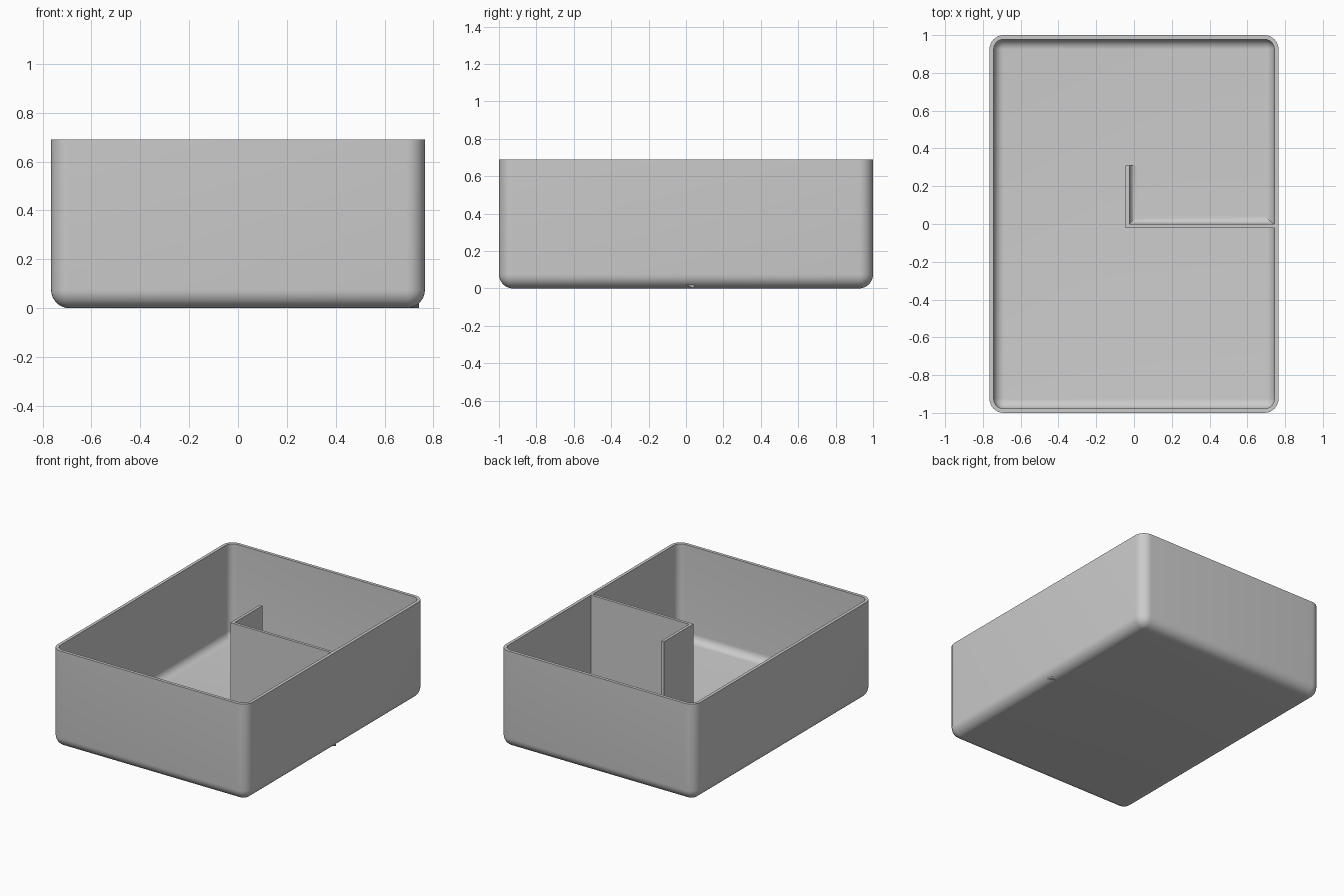
import bpy
import bmesh
import math

cube = bpy.data.objects.get("Cube")
if cube:
    bpy.data.objects.remove(cube, do_unlink=True)

HALF_X, HALF_Y, TOP = 0.765, 1.0, 0.69
RADIUS, WALL = 0.075, 0.022
STEPS = 8

grey = bpy.data.materials.new("light grey")
grey.use_nodes = True
colour = (0.6, 0.6, 0.6, 1)
grey.diffuse_color = colour
grey.node_tree.nodes["Principled BSDF"].inputs["Base Color"].default_value = colour


def finish(name, bm):
    """Clean the mesh, link it, and shade it with sharp edges kept."""
    bmesh.ops.remove_doubles(bm, verts=bm.verts, dist=0.0002)
    bmesh.ops.recalc_face_normals(bm, faces=bm.faces)
    mesh = bpy.data.meshes.new(name)
    bm.to_mesh(mesh)
    bm.free()
    mesh.materials.append(grey)
    mesh.shade_smooth()
    mesh.set_sharp_from_angle(angle=math.radians(35))
    obj = bpy.data.objects.new(name, mesh)
    bpy.context.scene.collection.objects.link(obj)
    return obj


def bridge(bm, a, b):
    """Join two closed rings of vertices with quads."""
    for i in range(len(a)):
        j = (i + 1) % len(a)
        bm.faces.new((a[i], a[j], b[j], b[i]))


def rounded_ring(bm, radius, z):
    """Rounded rectangle whose corner centres stay fixed."""
    ring = []
    for corner, (sx, sy) in enumerate(((1, 1), (-1, 1), (-1, -1), (1, -1))):
        for i in range(STEPS + 1):
            a = (corner + i / STEPS) * math.pi / 2
            ring.append(bm.verts.new((sx * (HALF_X - RADIUS) + radius * math.cos(a),
                                      sy * (HALF_Y - RADIUS) + radius * math.sin(a), z)))
    return ring


# Open tray: outer skin up to the rim, then inner skin down to the floor
bm = bmesh.new()
inner = RADIUS - WALL
angles = [i / STEPS * math.pi / 2 for i in range(STEPS + 1)]
outside = [(RADIUS * math.sin(a), RADIUS - RADIUS * math.cos(a)) for a in angles]
inside = [(inner * math.sin(a), RADIUS - inner * math.cos(a)) for a in angles]
profile = outside + [(RADIUS, TOP), (inner, TOP)] + inside[::-1]
rings = [rounded_ring(bm, max(r, 0.001), z) for r, z in profile]
for a, b in zip(rings, rings[1:]):
    bridge(bm, a, b)
bm.faces.new(rings[0])
bm.faces.new(rings[-1])
finish("tray", bm)

# L-shaped divider wall
LEFT, RIGHT, END, THICK = -0.025, 0.743, 0.31, 0.02
bm = bmesh.new()
outline = [(LEFT - THICK, -THICK), (RIGHT, -THICK), (RIGHT, 0),
           (LEFT, 0), (LEFT, END), (LEFT - THICK, END)]
low = [bm.verts.new((x, y, WALL)) for x, y in outline]
high = [bm.verts.new((x, y, TOP)) for x, y in outline]
bridge(bm, low, high)
bm.faces.new(low)
bm.faces.new(high)
finish("divider", bm)

# Mitred fillet along the divider foot; its end shows through the tray edge
FOOT = 0.042
bm = bmesh.new()
section = [(FOOT - FOOT * math.cos(a), WALL + FOOT - FOOT * math.sin(a)) for a in angles]
section += [(FOOT, 0.001), (0, 0.018)]
ends = [[bm.verts.new((LEFT + d, END, z)) for d, z in section],
        [bm.verts.new((LEFT + d, d, z)) for d, z in section],
        [bm.verts.new((RIGHT - 0.003, d, z)) for d, z in section]]
bridge(bm, ends[0], ends[1])
bridge(bm, ends[1], ends[2])
bm.faces.new(ends[0])
bm.faces.new(ends[2])
finish("divider_fillet", bm)
